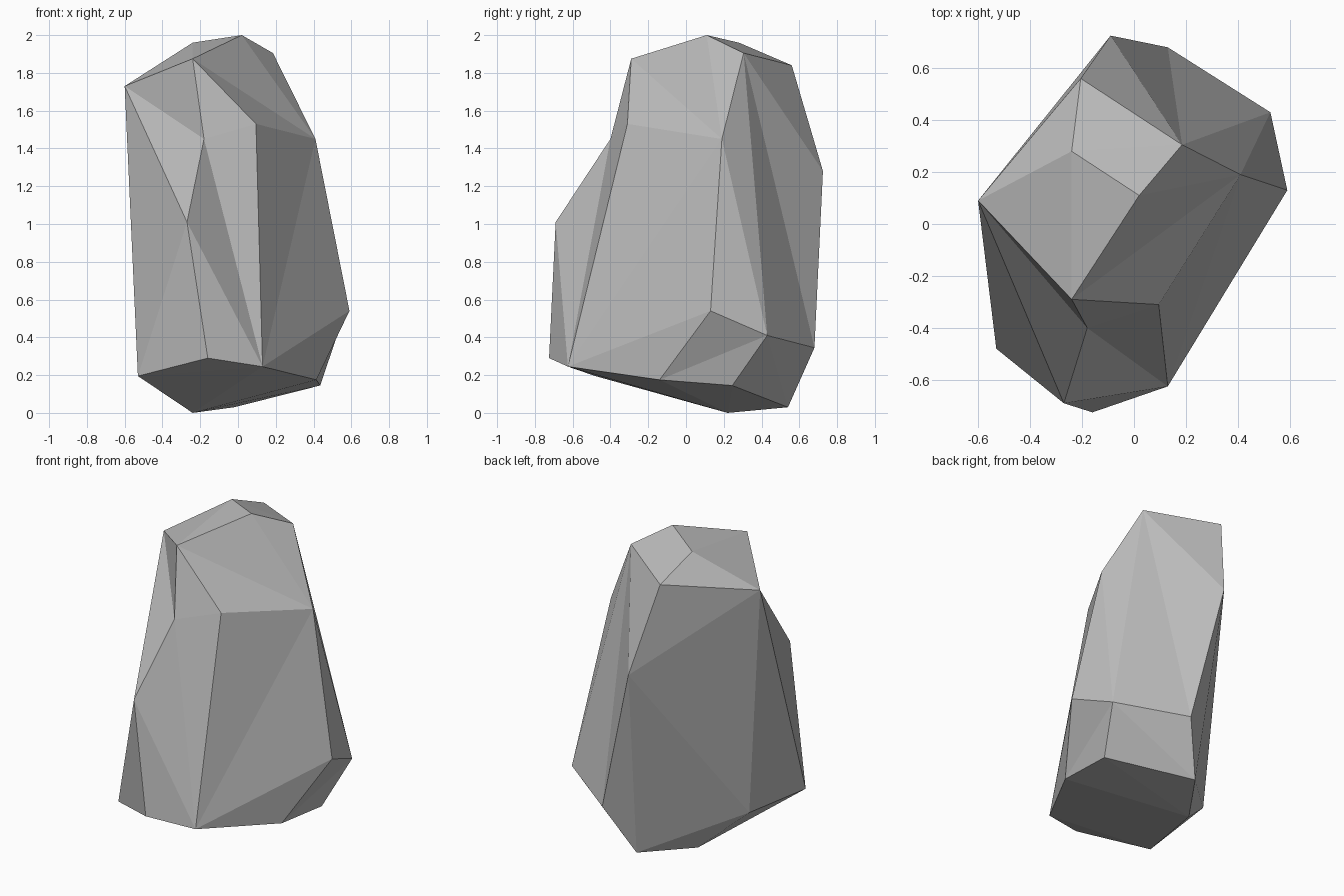
import bpy
import bmesh

cube = bpy.data.objects.get("Cube")
if cube:
    bpy.data.objects.remove(cube, do_unlink=True)

# One plain stone colour
stone = bpy.data.materials.new("stone_grey")
stone.use_nodes = True
grey = (0.5, 0.5, 0.5, 1.0)
stone.diffuse_color = grey
stone.node_tree.nodes["Principled BSDF"].inputs["Base Color"].default_value = grey

# Corner points of the boulder, grouped from the top down
corners = {
    # crown
    "peak": (0.02, 0.11, 2.0), "ridge": (-0.24, 0.28, 1.96),
    "brow": (-0.24, -0.29, 1.875), "crown_east": (0.185, 0.305, 1.905),
    "crown_back": (-0.205, 0.56, 1.84), "crown_west": (-0.6, 0.09, 1.73),
    # shoulders
    "chest": (0.095, -0.31, 1.53), "shoulder": (0.41, 0.19, 1.45),
    "spine": (-0.09, 0.725, 1.28), "knee": (-0.27, -0.69, 1.01),
    # widest part, low down
    "hip": (0.59, 0.13, 0.54), "hip_back": (0.525, 0.43, 0.41),
    "heel": (0.13, 0.68, 0.345), "toe": (-0.16, -0.725, 0.29),
    "toe_east": (0.13, -0.625, 0.245), "toe_west": (-0.53, -0.48, 0.195),
    "flank": (-0.493, 0.05, 0.231),
    # underside
    "under_front": (0.415, -0.14, 0.175), "under_east": (0.435, 0.245, 0.145),
    "under_back": (-0.02, 0.54, 0.03), "base": (-0.24, 0.22, 0.0),
}

bm = bmesh.new()
point = {name: bm.verts.new(co) for name, co in corners.items()}
bmesh.ops.convex_hull(bm, input=list(bm.verts))


def chip(apex, names, closed=False):
    """Replace the hull faces inside a ring by a fan from one point, making a hollow."""
    ring = [point[name] for name in names.split()]
    region = set(ring) | {point[apex]}
    old = [f for f in bm.faces if set(f.verts) <= region]
    bmesh.ops.delete(bm, geom=old, context='FACES')
    following = ring[1:] + ring[:1] if closed else ring[1:]
    for a, b in zip(ring, following):
        bm.faces.new((point[apex], a, b))


# Hollows chipped into the convex block
point["notch"] = bm.verts.new((-0.18, -0.4, 1.45))
chip("notch", "crown_west brow chest toe_east knee", closed=True)
chip("toe_east", "chest shoulder hip")
chip("shoulder", "crown_east peak brow chest")
chip("crown_east", "spine heel hip_back")
chip("hip_back", "hip under_front under_east")

bmesh.ops.recalc_face_normals(bm, faces=list(bm.faces))
mesh = bpy.data.meshes.new("boulder")
bm.to_mesh(mesh)
bm.free()
mesh.materials.append(stone)
boulder = bpy.data.objects.new("boulder", mesh)
bpy.context.collection.objects.link(boulder)
